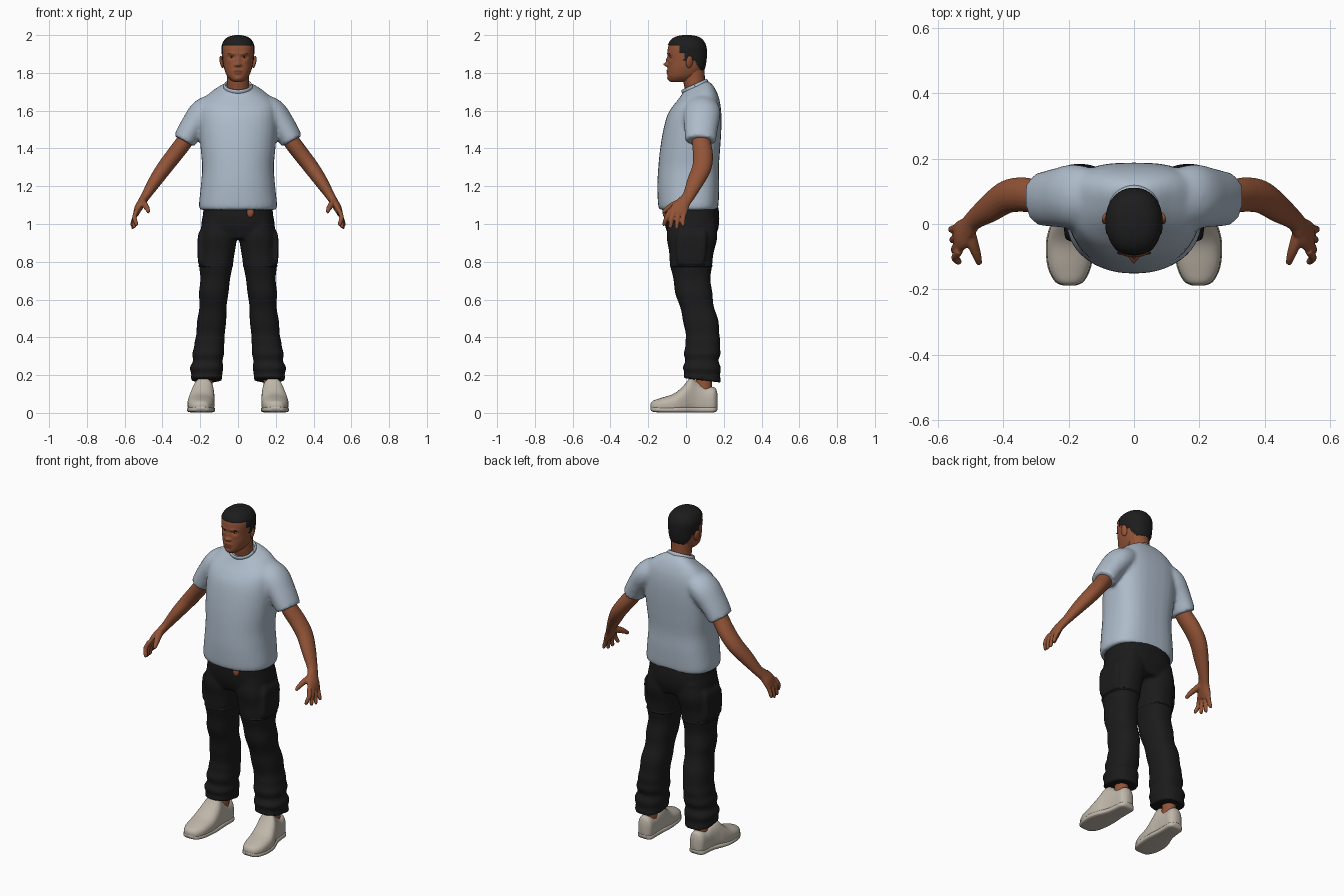
import bpy, bmesh, math
from mathutils import Vector

cube = bpy.data.objects.get("Cube")
if cube:
    bpy.data.objects.remove(cube)


def material(name, rgb):
    m = bpy.data.materials.new(name)
    m.use_nodes = True
    m.diffuse_color = (*rgb, 1)
    m.node_tree.nodes["Principled BSDF"].inputs["Base Color"].default_value = (*rgb, 1)
    return m


SKIN = material("warm_brown_skin", (0.29, 0.088, 0.038))
LIP = material("lip_brown", (0.19, 0.05, 0.028))
HAIR = material("black_hair", (0.012, 0.012, 0.012))
SHIRT = material("pale_blue_cotton", (0.42, 0.50, 0.59))
PANTS = material("black_cloth", (0.011, 0.011, 0.011))
SHOE = material("cream_canvas", (0.52, 0.47, 0.40))
EYE = material("eye_white", (0.55, 0.5, 0.46))
X, Y, Z = Vector((1, 0, 0)), Vector((0, 1, 0)), Vector((0, 0, 1))


def smooth_rows(rows, steps=5):
    """Catmull-Rom interpolation of rows of numbers."""
    out = []
    for i in range(len(rows) - 1):
        quad = (rows[max(i - 1, 0)], rows[i], rows[i + 1], rows[min(i + 2, len(rows) - 1)])
        for k in range(steps):
            t = k / steps
            out.append([0.5 * (2 * b + (c - a) * t + (2 * a - 5 * b + 4 * c - d) * t * t
                               + (3 * b - a - 3 * c + d) * t ** 3) for a, b, c, d in zip(*quad)])
    return out + [list(rows[-1])]


def section(c, a, b, front=2.0, back=2.0, n=32):
    """Super-ellipse with separate roundness on its two halves."""
    pts = []
    for i in range(n):
        co, si = math.cos(math.tau * i / n), math.sin(math.tau * i / n)
        p = 2 / (back if si > 0 else front)
        pts.append(c + a * math.copysign(abs(co) ** p, co) + b * math.copysign(abs(si) ** p, si))
    return pts


def loft(bm, rings, side=1):
    loops = [[bm.verts.new((p.x * side, p.y, p.z)) for p in ring] for ring in rings]
    n = len(loops[0])
    for low, high in zip(loops, loops[1:]):
        for i in range(n):
            bm.faces.new((low[i], low[(i + 1) % n], high[(i + 1) % n], high[i]))
    bm.faces.new(loops[0])
    bm.faces.new(loops[-1])


def tube(bm, rows, side=1):
    """Limb through rows of x, y, z, thickness, depth."""
    rows = smooth_rows(rows)
    pts = [Vector(r[:3]) for r in rows]
    rings = []
    for i, r in enumerate(rows):
        t = (pts[min(i + 1, len(pts) - 1)] - pts[max(i - 1, 0)]).normalized()
        b = (Y - t * Y.dot(t)).normalized()
        rings.append(section(pts[i], b.cross(t) * r[3], b * r[4], n=20))
    loft(bm, rings, side)


def body_rings(rows, front=2.0, back=2.0, steps=5):
    """Level rings through rows of z, front y, back y, x min, x max, tilt."""
    rings = []
    for z, yf, yb, x0, x1, tilt in smooth_rows(rows, steps):
        c = Vector(((x0 + x1) / 2, (yf + yb) / 2, z))
        rings.append(section(c, X * (x1 - x0) / 2, (Y + Z * tilt) * (yb - yf) / 2, front, back))
    return rings


def finish(name, bm, mats, voxel=0, relax=4):
    bmesh.ops.recalc_face_normals(bm, faces=bm.faces)
    me = bpy.data.meshes.new(name)
    bm.to_mesh(me)
    bm.free()
    ob = bpy.data.objects.new(name, me)
    bpy.context.collection.objects.link(ob)
    for m in mats:
        me.materials.append(m)
    for p in me.polygons:
        p.use_smooth = True
    if voxel:
        mod = ob.modifiers.new("blend", "REMESH")
        mod.mode, mod.voxel_size, mod.use_smooth_shade = "VOXEL", voxel, True
        mod = ob.modifiers.new("relax", "SMOOTH")
        mod.factor, mod.iterations = 0.5, relax
    return ob


def ellipsoid(name, c, r, mat, tilt=0):
    bm = bmesh.new()
    bmesh.ops.create_uvsphere(bm, u_segments=20, v_segments=12, radius=1)
    bmesh.ops.scale(bm, vec=r, verts=bm.verts)
    ob = finish(name, bm, [mat])
    ob.location, ob.rotation_euler = c, (0, tilt, 0)
    return ob


SIDES = (("left", 1), ("right", -1))

# Shirt: torso and two sleeves blended together
bm = bmesh.new()
torso = [(1.075, -.14, .165, .2, 0), (1.1, -.148, .172, .207, 0), (1.2, -.152, .176, .197, 0),
         (1.3, -.147, .174, .19, 0), (1.4, -.137, .181, .198, 0), (1.5, -.12, .187, .205, 0),
         (1.58, -.1, .187, .205, .05), (1.64, -.072, .177, .195, .15), (1.685, -.045, .155, .15, .3),
         (1.715, -.025, .13, .1, .42), (1.73, -.015, .112, .072, .45)]
loft(bm, body_rings([(z, f, b, -w, w, t) for z, f, b, w, t in torso], 2.2, 2.9))
for _, s in SIDES:
    tube(bm, [(.11, .085, 1.635, .06, .08), (.18, .085, 1.59, .076, .098),
              (.24, .08, 1.515, .068, .09), (.286, .076, 1.438, .061, .082)], s)
finish("shirt", bm, [SHIRT], .011, 5)

# Collar band
bm = bmesh.new()
c = Vector((0, .047, 1.728))
tilted = (Y + Z * .45).normalized()
rings = []
for i in range(41):
    a = math.tau * i / 40
    out = X * math.cos(a) + tilted * math.sin(a)
    rings.append(section(c + X * .071 * math.cos(a) + tilted * .07 * math.sin(a),
                         out * .007, X.cross(tilted) * .013, n=10))
loft(bm, rings)
finish("collar", bm, [SHIRT])

# Trousers: hips, legs with bunched cuffs, and cargo pockets
bm = bmesh.new()
hips = [(1.12, -.115, .165, .18), (1.05, -.118, .176, .186), (.98, -.108, .172, .195), (.92, -.085, .15, .17)]
loft(bm, body_rings([(z, f, b, -w, w, 0) for z, f, b, w in hips], 2.5, 2.5))
leg = [(1.02, -.1, .165, .012, .187, 0), (.9, -.098, .16, .009, .203, 0), (.8, -.084, .138, .026, .203, 0),
       (.7, -.068, .132, .042, .202, 0), (.6, -.046, .142, .056, .205, 0), (.5, -.016, .166, .063, .212, 0),
       (.4, -.003, .181, .07, .226, 0), (.32, -.006, .178, .076, .236, 0), (.25, -.013, .18, .079, .25, 0),
       (.2, -.012, .184, .082, .25, -.1), (.172, -.006, .18, .088, .242, -.12)]
folded = []
for z, f, b, i, o, t in smooth_rows(leg, 7):
    fold = .006 * math.sin(z * 85) * max(0, min(1, (.42 - z) * 6)) + .003 * math.sin(z * 42)
    folded.append((z, f - fold, b + fold, i - fold * .5, o + fold, t))
for _, s in SIDES:
    loft(bm, body_rings(folded, 2.4, 2.4, 1), s)
    pocket = [(.79, -.03, .08, .17, .207, 0), (.81, -.05, .1, .17, .213, 0),
              (.93, -.05, .11, .17, .213, 0), (.97, -.03, .1, .16, .198, 0)]
    loft(bm, body_rings(pocket, 5, 5), s)
finish("trousers", bm, [PANTS], .009, 4)

# Thigh seams
for side, s in SIDES:
    bm = bmesh.new()
    seam = [(.772, -.08, .136, .03, .204, 0), (.778, -.085, .141, .026, .209, 0), (.786, -.083, .138, .028, .206, 0)]
    loft(bm, body_rings(seam, 2.4, 2.4), s)
    finish(side + "_thigh_seam", bm, [PANTS])

# Bare patch at the waist
ellipsoid("waist_skin", (.065, -.11, 1.062), (.02, .014, .028), SKIN)

# Arms with palm, fingers and thumb
for side, s in SIDES:
    bm = bmesh.new()
    tube(bm, [(.22, .08, 1.54, .04, .045), (.285, .082, 1.435, .044, .05), (.34, .09, 1.362, .043, .053),
              (.39, .083, 1.297, .041, .051), (.44, .05, 1.225, .035, .045), (.488, .015, 1.15, .025, .033),
              (.508, -.01, 1.118, .022, .036), (.527, -.032, 1.085, .021, .047), (.541, -.045, 1.052, .015, .048)], s)
    for k, (reach, tip_x) in enumerate([(.99, .538), (.978, .55), (.975, .556), (.988, .56)]):
        y0, y1 = -.082 + .026 * k, -.115 + .033 * k
        tube(bm, [(.535, y0, 1.075, .012, .013), (.548, (y0 + y1) / 2 - .004, 1.035, .012, .0125),
                  (tip_x, y1, reach + .01, .0105, .0105), (tip_x - .002, y1, reach, .006, .006)], s)
    tube(bm, [(.505, -.02, 1.12, .017, .02), (.492, -.065, 1.1, .016, .019),
              (.48, -.1, 1.08, .013, .014), (.474, -.122, 1.062, .009, .009)], s)
    finish(side + "_arm", bm, [SKIN], .0048, 3)

# Shoes, soles and ankles
shoe = [(-.188, .198, .016, .018, .048), (-.175, .198, .042, .006, .064), (-.13, .198, .064, .002, .08),
        (-.06, .196, .071, .001, .104), (-.01, .19, .066, .001, .148), (.025, .184, .057, .001, .187),
        (.06, .179, .05, .001, .165), (.1, .176, .047, .001, .14), (.14, .174, .045, .002, .138),
        (.158, .173, .034, .006, .128), (.167, .173, .016, .018, .1)]
for side, s in SIDES:
    for part, grow, cap in (("_shoe", 0, 1), ("_sole", .003, .032)):
        bm = bmesh.new()
        rings = []
        for y, x, w, lo, hi in smooth_rows(shoe):
            top = min(hi, cap)
            rings.append(section(Vector((x, y * (1 + grow), (lo + top) / 2)), X * (w + grow),
                                 Z * (top - lo) / 2, 3.5, 2.3 if cap == 1 else 4))
        loft(bm, rings, s)
        finish(side + part, bm, [SHOE])
    bm = bmesh.new()
    tube(bm, [(.172, .09, .09, .038, .045), (.17, .095, .16, .036, .043), (.168, .1, .26, .04, .045)], s)
    finish(side + "_ankle", bm, [SKIN])

# Neck
bm = bmesh.new()
tube(bm, [(0, .06, 1.66, .062, .056), (0, .05, 1.72, .059, .056), (0, .042, 1.77, .058, .058), (0, .04, 1.84, .06, .058)])
finish("neck", bm, [SKIN])

# Head: lofted skull, then soft bumps for the face (x, z, width, height, push)
skull = [(1.752, -.078, -.02, .018), (1.759, -.09, .03, .036), (1.778, -.096, .062, .055), (1.8, -.097, .084, .066),
         (1.83, -.096, .098, .075), (1.86, -.094, .104, .079), (1.9, -.098, .107, .082), (1.94, -.094, .104, .083),
         (1.97, -.08, .089, .07), (1.988, -.054, .064, .047), (1.996, -.018, .028, .015)]
bumps = [(0, 1.844, .011, .01, .024), (0, 1.865, .008, .016, .012), (.013, 1.841, .007, .007, .008),
         (.034, 1.884, .016, .009, -.011), (.032, 1.902, .022, .007, .005), (.043, 1.858, .016, .012, .003),
         (0, 1.812, .02, .006, .007), (0, 1.798, .017, .006, .006), (0, 1.77, .016, .01, .005)]


def hairline(y):
    """Height of the hair edge at depth y: fringe, temple, sideburn, nape."""
    if y < -.035:
        return 1.945
    if y < -.012:
        return 1.905
    return 1.865 if y < .045 else 1.865 - .05 * min(1, (y - .045) / .03)


bm = bmesh.new()
loft(bm, [section(r[0], r[1], r[2], 2.3, 2.2, 72) for r in
          ((Vector((0, (f + b) / 2, z)), X * w, Y * (b - f) / 2)
           for z, f, b, w in smooth_rows(skull, 8))])
bmesh.ops.recalc_face_normals(bm, faces=bm.faces)
bm.normal_update()
for f in bm.faces:
    m = f.calc_center_median()
    f.material_index = int(m.z > hairline(m.y))
    if abs(m.x) < .024 - abs(m.z - 1.805) * .8 and 1.794 < m.z < 1.817 and m.y < 0:
        f.material_index = 2
for v in bm.verts:
    if all(f.material_index == 1 for f in v.link_faces):
        v.co += v.normal * .004
    elif v.co.y < -.02:
        v.co.y -= sum(p * math.exp(-((abs(v.co.x) - x) / w) ** 2 - ((v.co.z - z) / h) ** 2)
                      for x, z, w, h, p in bumps)
finish("head", bm, [SKIN, HAIR, LIP])

# Eyes, brows and ears
for side, s in SIDES:
    ellipsoid(side + "_eye", (.034 * s, -.075, 1.884), (.013, .0095, .0055), EYE)
    ellipsoid(side + "_iris", (.034 * s, -.0815, 1.884), (.005, .004, .005), HAIR)
    ellipsoid(side + "_brow", (.034 * s, -.0885, 1.9025), (.019, .006, .003), HAIR, .12 * s)
    ear = ellipsoid(side + "_ear", (.086 * s, .018, 1.858), (.009, .019, .033), SKIN, .2 * s)
    ear.rotation_euler.z = .35 * s
